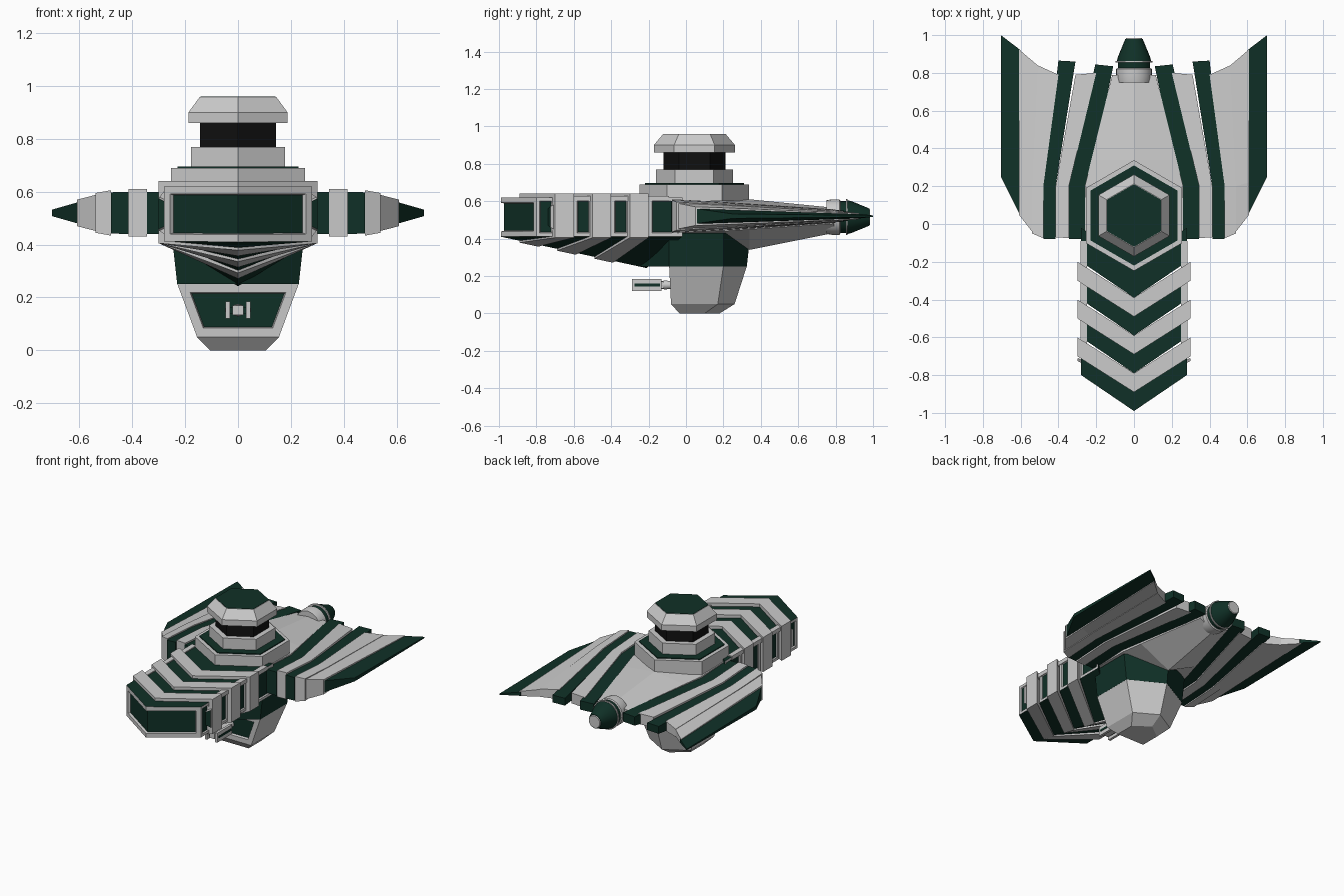
import bpy, bmesh, math
from mathutils import Vector

if "Cube" in bpy.data.objects:
    bpy.data.objects.remove(bpy.data.objects["Cube"])


def material(name, rgb):
    m = bpy.data.materials.new(name)
    m.diffuse_color = (*rgb, 1)
    m.use_nodes = True
    m.node_tree.nodes["Principled BSDF"].inputs["Base Color"].default_value = m.diffuse_color
    return m


GREY = material("light_grey", (0.6, 0.6, 0.6))
GREEN = material("dark_green", (0.005, 0.03, 0.02))
BLACK = material("black", (0.005, 0.005, 0.005))


def loft(name, rings, mats, mirror=False, split=False, frames=None, smooth=False):
    """Skin equal-sized rings of points and cap the ends.
    frames = list of (face rule, width, depth, join): sunk green panels in grey rims."""
    bm = bmesh.new()
    vs = [[bm.verts.new(p) for p in r] for r in rings]
    n = len(rings[0])
    for a, b in zip(vs, vs[1:]):
        for i in range(n):
            j = (i + 1) % n
            bm.faces.new((a[i], a[j], b[j], b[i]))
    for r in (vs[0], vs[-1]):
        if split:
            bm.faces.new((r[0], r[1], r[4], r[5]))
            bm.faces.new((r[1], r[2], r[3], r[4]))
        else:
            bm.faces.new(r)
    bmesh.ops.recalc_face_normals(bm, faces=bm.faces)
    for rule, width, depth, join in frames or []:
        bm.normal_update()
        picked = [f for f in bm.faces if rule(f)]
        for group in ([picked] if join else [[f] for f in picked]):
            for t, d in ((width, 0), (0.004, -depth)):
                rim = bmesh.ops.inset_region(bm, faces=group, thickness=t, depth=d,
                                             use_even_offset=True)
                for f in rim["faces"]:
                    f.material_index = mats.index(GREY)
            for f in group:
                f.material_index = mats.index(GREEN)
    me = bpy.data.meshes.new(name)
    bm.to_mesh(me)
    bm.free()
    for m in mats:
        me.materials.append(m)
    ob = bpy.data.objects.new(name, me)
    bpy.context.collection.objects.link(ob)
    if mirror:
        ob.modifiers.new("mirror", "MIRROR")
    if smooth:
        bpy.context.view_layer.objects.active = ob
        ob.select_set(True)
        bpy.ops.object.shade_smooth_by_angle(angle=math.radians(35))
        ob.select_set(False)
    return ob


def box(name, x, y, z, mat, mirror=False):
    rings = [[(x[0], yy, z[0]), (x[1], yy, z[0]), (x[1], yy, z[1]), (x[0], yy, z[1])] for yy in y]
    return loft(name, rings, [mat], mirror)


def hexagon(r, z, cy=0.045):
    return [(r * math.sin(k * math.pi / 3), cy + r * math.cos(k * math.pi / 3), z) for k in range(6)]


def hex_tier(name, steps, mat):
    return loft(name, [hexagon(r, z) for r, z in steps], [mat])


def turned(name, steps, mat, n=24, z=0.515):
    rings = [[(r * math.cos(2 * math.pi * k / n), y, z + r * math.sin(2 * math.pi * k / n))
              for k in range(n)] for r, y in steps]
    return loft(name, rings, [mat], smooth=True)


# Neck: chevron bands with a keeled underside that deepens to the rear
def chevron(y, w, zt, zb, drop):
    yc = y - 0.19
    zk = min(0.41 - 0.215 * (yc + 0.99), zb) - drop
    return [(-w, y, zt), (0, yc, zt), (w, y, zt), (w, y, zb), (0, yc, zk), (-w, y, zb)]


def is_side(f):
    return abs(f.normal.x) > 0.95


def is_prow(f):
    return f.normal.y < -0.5 and abs(f.normal.z) < 0.3


for i in range(4):
    y = -0.8 + 0.2 * i
    back = y + (0.1 if i < 3 else 0.18)
    frames = [(is_side, 0.018, 0.008, False)]
    if i == 0:
        frames.append((is_prow, 0.028, 0.015, True))
    loft(f"neck_green_band_{i}", [chevron(v, 0.28, 0.62, 0.412, 0) for v in (y, back)],
         [GREEN, GREY], split=True, frames=frames)
    if i < 3:
        loft(f"neck_grey_band_{i}", [chevron(v, 0.3, 0.64, 0.405, 0.01) for v in (y + 0.1, y + 0.2)],
             [GREY], split=True)
box("neck_rail", (0.25, 0.284), (-0.65, -0.09), (0.6, 0.627), GREY, True)


# Central hull, tapering to the tail
def hull_ring(y, w, top, et, eb, bot):
    return [(-w, y, et), (0, y, top), (w, y, et), (w, y, eb), (0, y, bot), (-w, y, eb)]


loft("central_hull", [hull_ring(-0.1, 0.26, 0.619, 0.605, 0.44, 0.41),
                      hull_ring(0.2, 0.26, 0.615, 0.595, 0.44, 0.38),
                      hull_ring(0.34, 0.226, 0.61, 0.585, 0.45, 0.34),
                      hull_ring(0.79, 0.115, 0.565, 0.55, 0.48, 0.43)], [GREY])

# Wing strips: each section is inner x, y, half height, then outer x, y, half height
ZW = 0.52
strips = [
    ("strip_a", GREEN, [(0.24, -0.08, .08, 0.345, -0.08, .08), (0.24, 0.2, .066, 0.345, 0.2, .066),
                        (0.11, 0.835, .03, 0.205, 0.845, .03)]),
    ("strip_b", GREY, [(0.345, -0.075, .09, 0.415, -0.07, .09), (0.345, 0.2, .076, 0.415, 0.2, .074),
                       (0.2, 0.8, .036, 0.31, 0.79, .035)]),
    ("strip_c", GREEN, [(0.415, -0.08, .08, 0.48, -0.08, .078), (0.415, 0.2, .064, 0.48, 0.2, .062),
                        (0.31, 0.86, .025, 0.4, 0.865, .025)]),
    ("strip_d", GREY, [(0.48, -0.075, .086, 0.54, -0.05, .075), (0.48, 0.2, .07, 0.54, 0.2, .062),
                       (0.4, 0.79, .034, 0.51, 0.84, .026)]),
    ("strip_e", GREY, [(0.54, -0.04, .068, 0.61, 0.05, .05), (0.54, 0.2, .058, 0.61, 0.22, .044),
                       (0.51, 0.84, .024, 0.61, 0.925, .016)]),
    ("wing_tip", GREEN, [(0.6, 0.04, .042, 0.705, 0.25, .012), (0.6, 0.92, .013, 0.705, 1.0, .004)]),
]
for name, mat, secs in strips:
    loft("wing_" + name if name != "wing_tip" else name,
         [[(xi, yi, ZW - hi), (xo, yo, ZW - ho), (xo, yo, ZW + ho), (xi, yi, ZW + hi)]
          for xi, yi, hi, xo, yo, ho in secs], [mat], mirror=True)

# Tail engine
turned("engine_collar", [(0.09, 0.75), (0.095, 0.78), (0.095, 0.82), (0.088, 0.825)], GREY)
turned("engine_band", [(0.086, 0.82), (0.086, 0.86)], GREEN)
turned("engine_ring", [(0.097, 0.855), (0.097, 0.864)], GREY)
turned("engine_cone", [(0.09, 0.864), (0.085, 0.885), (0.046, 0.98)], GREEN)
turned("engine_cap", [(0.045, 0.978), (0.04, 0.985)], GREY)

# Hexagonal upper turret
hex_tier("turret_pedestal", [(0.293, 0.6), (0.293, 0.69)], GREY)
hex_tier("pedestal_deck", [(0.265, 0.689), (0.265, 0.696)], GREEN)
hex_tier("turret_tier", [(0.205, 0.69), (0.205, 0.77)], GREY)
hex_tier("turret_window", [(0.166, 0.765), (0.166, 0.865)], BLACK)
hex_tier("turret_roof", [(0.217, 0.86), (0.217, 0.9), (0.168, 0.958)], GREY)
hex_tier("roof_panel", [(0.165, 0.955), (0.165, 0.96)], GREEN)

# Lower tower: green collar above a grey block with a framed front panel
loft("tower_collar", [[(0, -0.25, z), (w, -0.09, z), (w, 0.2, z), (0, yb, z), (-w, 0.2, z), (-w, -0.09, z)]
                      for w, z, yb in ((0.25, 0.43, 0.345), (0.23, 0.25, 0.325))], [GREEN])
loft("tower_block", [[(-w, yf, z), (w, yf, z), (w, ys, z), (0, yb, z), (-w, ys, z)]
                     for w, z, yf, ys, yb in ((0.23, 0.252, -0.09, 0.2, 0.325),
                                              (0.155, 0.05, -0.08, 0.17, 0.26),
                                              (0.105, 0.0, -0.035, 0.1, 0.18))],
     [GREY, GREEN], frames=[(lambda f: f.normal.y < -0.9, 0.034, 0.015, True)])

# Small forward gun under the neck
box("gun_core", (-0.02, 0.02), (-0.28, -0.12), (0.133, 0.17), GREY)
box("gun_side_plate", (0.03, 0.047), (-0.29, -0.13), (0.12, 0.184), GREY, True)
box("gun_side_stripe", (0.045, 0.049), (-0.275, -0.14), (0.145, 0.16), GREEN, True)
box("gun_bridge", (-0.035, 0.035), (-0.27, -0.14), (0.14, 0.163), GREEN)
turned("gun_pivot", [(0.02, -0.14), (0.024, -0.11), (0.018, -0.06)], GREY, 12, 0.152)
